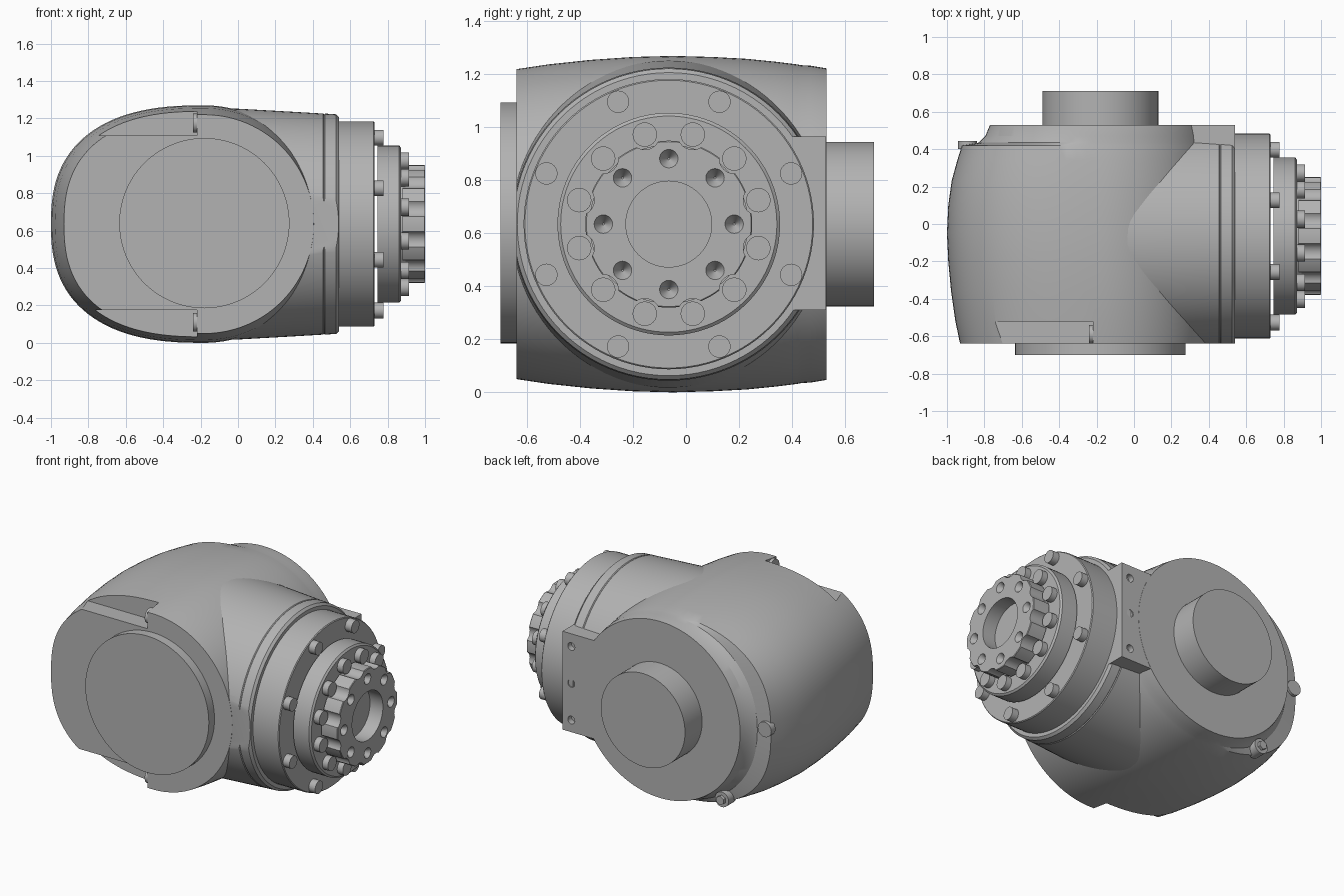
import bpy, bmesh
from math import pi, sin, cos, radians
from mathutils import Matrix, Vector

cube = bpy.data.objects.get("Cube")
if cube:
    bpy.data.objects.remove(cube, do_unlink=True)

grey = bpy.data.materials.new("machine_grey")
grey.use_nodes = True
tone = (0.45, 0.45, 0.45, 1)
grey.diffuse_color = tone
grey.node_tree.nodes["Principled BSDF"].inputs["Base Color"].default_value = tone

WY, WZ = -0.065, 0.635      # wrist axis, along x
JX = -0.18                  # joint axis, along y
TURN = {"x": Matrix.Rotation(pi / 2, 4, "Y"), "y": Matrix.Rotation(-pi / 2, 4, "X")}


def finish(name, bm):
    bmesh.ops.recalc_face_normals(bm, faces=bm.faces[:])
    mesh = bpy.data.meshes.new(name)
    bm.to_mesh(mesh)
    bm.free()
    mesh.materials.append(grey)
    obj = bpy.data.objects.new(name, mesh)
    bpy.context.scene.collection.objects.link(obj)
    smooth(obj)
    return obj


def smooth(obj):
    for p in obj.data.polygons:
        p.use_smooth = True
    obj.data.set_sharp_from_angle(angle=radians(28))


def add_cyl(bm, axis, start, r, length, r2=None, n=32):
    """Cylinder from its start centre along the positive axis."""
    step = Vector((length / 2, 0, 0)) if axis == "x" else Vector((0, length / 2, 0))
    m = Matrix.Translation(Vector(start) + step) @ TURN[axis]
    bmesh.ops.create_cone(bm, cap_ends=True, segments=n, radius1=r,
                          radius2=r if r2 is None else r2, depth=length, matrix=m)


def add_box(bm, lo, hi):
    lo, hi = Vector(lo), Vector(hi)
    m = Matrix.Translation((lo + hi) / 2) @ Matrix.Diagonal((*(hi - lo), 1))
    bmesh.ops.create_cube(bm, size=1, matrix=m)


def cylinder(name, axis, start, r, length, n=32):
    bm = bmesh.new()
    add_cyl(bm, axis, start, r, length, n=n)
    return finish(name, bm)


def loft(rings):
    """Closed skin through equal rings of points."""
    bm = bmesh.new()
    loops = [[bm.verts.new(p) for p in ring] for ring in rings]
    n = len(loops[0])
    for a, b in zip(loops, loops[1:]):
        for i in range(n):
            j = (i + 1) % n
            bm.faces.new((a[i], a[j], b[j], b[i]))
    bm.faces.new(loops[0])
    bm.faces.new(loops[-1])
    return bm


def lathe(profile, n=96):
    """Turned part on the wrist axis from (x, radius) pairs."""
    return loft([[(x, WY + r * cos(2 * pi * i / n), WZ + r * sin(2 * pi * i / n))
                  for i in range(n)] for x, r in profile])


def around(count, r, first):
    for i in range(count):
        a = radians(first) + 2 * pi * i / count
        yield WY + r * cos(a), WZ + r * sin(a)


def cut(obj, bm):
    cutter = finish("cutter", bm)
    cutter.hide_render = True
    mod = obj.modifiers.new("cut", "BOOLEAN")
    mod.operation, mod.solver, mod.object = "DIFFERENCE", "EXACT", cutter
    bpy.context.view_layer.update()
    result = bpy.data.meshes.new_from_object(
        obj.evaluated_get(bpy.context.evaluated_depsgraph_get()))
    obj.modifiers.clear()
    obj.data = result
    bpy.data.objects.remove(cutter, do_unlink=True)
    smooth(obj)


# Barrel housing: round on the wrist side, bulging on the other
def section(y, reach, r, power, n=112):
    ring = []
    for i in range(n):
        c, s = cos(2 * pi * i / n), sin(2 * pi * i / n)
        if c >= 0:
            x, z = r * c, r * s
        else:
            e = 2 / power
            x, z = -reach * abs(c) ** e, r * abs(s) ** e * (1 if s > 0 else -1)
        ring.append((JX + x, y, WZ + z))
    return ring


housing = finish("housing", loft([section(*s) for s in (
    (-0.64, 0.75, 0.585, 2.5), (-0.52, 0.775, 0.603, 2.5), (-0.36, 0.798, 0.62, 2.5),
    (-0.2, 0.813, 0.631, 2.5), (-0.05, 0.82, 0.635, 2.5), (0.1, 0.813, 0.631, 2.5),
    (0.23, 0.795, 0.624, 2.5), (0.34, 0.765, 0.613, 2.5), (0.42, 0.74, 0.603, 2.5),
    (0.435, 0.65, 0.6, 2.15), (0.47, 0.615, 0.598, 2), (0.53, 0.59, 0.588, 2))]))

# Relief pockets above and below the front plate
bm = bmesh.new()
add_box(bm, (-1.1, -0.8, 1.11), (-0.22, -0.52, 1.5))
add_box(bm, (-1.1, -0.8, -0.2), (-0.22, -0.52, 0.175))
cut(housing, bm)
for label, z in (("upper", 1.175), ("lower", 0.11)):
    cylinder(label + "_pocket_screw", "x", (-0.24, -0.59, z), 0.05, 0.03)

# Wrist housing, flattened where it meets the front and back faces
bm = lathe([(JX, 0.622), (0, 0.617), (0.25, 0.603), (0.455, 0.591), (0.46, 0.586),
            (0.465, 0.591), (0.525, 0.587), (0.54, 0.572)])
for y, side in ((-0.639, -1), (0.529, 1)):
    res = bmesh.ops.bisect_plane(bm, geom=bm.verts[:] + bm.edges[:] + bm.faces[:],
                                 plane_co=(0, y, 0), plane_no=(0, side, 0),
                                 clear_outer=True)
    rim = [e for e in res["geom_cut"] if isinstance(e, bmesh.types.BMEdge) and e.is_boundary]
    bmesh.ops.holes_fill(bm, edges=rim, sides=0)
finish("wrist_housing", bm)

# Mounting tab on the back with three holes
bm = bmesh.new()
add_box(bm, (0.15, 0.4, 0.31), (0.54, 0.529, 0.965))
tab = finish("back_tab", bm)
bm = bmesh.new()
for z in (0.39, 0.635, 0.88):
    add_cyl(bm, "y", (0.475, 0.49, z), 0.026, 0.1, n=20)
cut(tab, bm)

# Joint covers and back plugs
cylinder("front_cover", "y", (JX, -0.70, 0.64), 0.455, 0.08, 96)
cylinder("back_boss", "y", (JX, 0.5, WZ), 0.31, 0.21, 72)
cylinder("side_plug", "y", (-0.89, 0.4, 0.66), 0.05, 0.045)
cylinder("lower_plug", "y", (-0.6, 0.4, 0.13), 0.05, 0.08)
cylinder("lower_plug_head", "y", (-0.6, 0.45, 0.13), 0.03, 0.05, 6)

# Wrist rings
finish("wrist_collar", lathe([(0.5, 0.548), (0.725, 0.548), (0.73, 0.543)]))
finish("output_flange", lathe([(0.747, 0.42), (0.862, 0.42), (0.872, 0.408)]))
finish("hub_neck", lathe([(0.86, 0.3), (0.895, 0.3)]))

# Hub with scalloped edge, screw sockets and centre bore
hub = finish("hub", lathe([(0.88, 0.315), (0.996, 0.315), (1.0, 0.311)]))
bm = bmesh.new()
for y, z in around(12, 0.35, 15):
    add_cyl(bm, "x", (0.85, y, z), 0.057, 0.25)
for y, z in around(8, 0.247, 0):
    add_cyl(bm, "x", (0.95, y, z), 0.004, 0.06, r2=0.041, n=24)
add_cyl(bm, "x", (0.905, WY, WZ), 0.162, 0.2, n=64)
cut(hub, bm)

# Bolt circles
for i, (y, z) in enumerate(around(8, 0.5, 22.5)):
    cylinder(f"collar_bolt_{i + 1}", "x", (0.7, y, z), 0.042, 0.077, 24)
for i, (y, z) in enumerate(around(12, 0.35, 15)):
    cylinder(f"flange_bolt_{i + 1}", "x", (0.85, y, z), 0.046, 0.063, 24)
